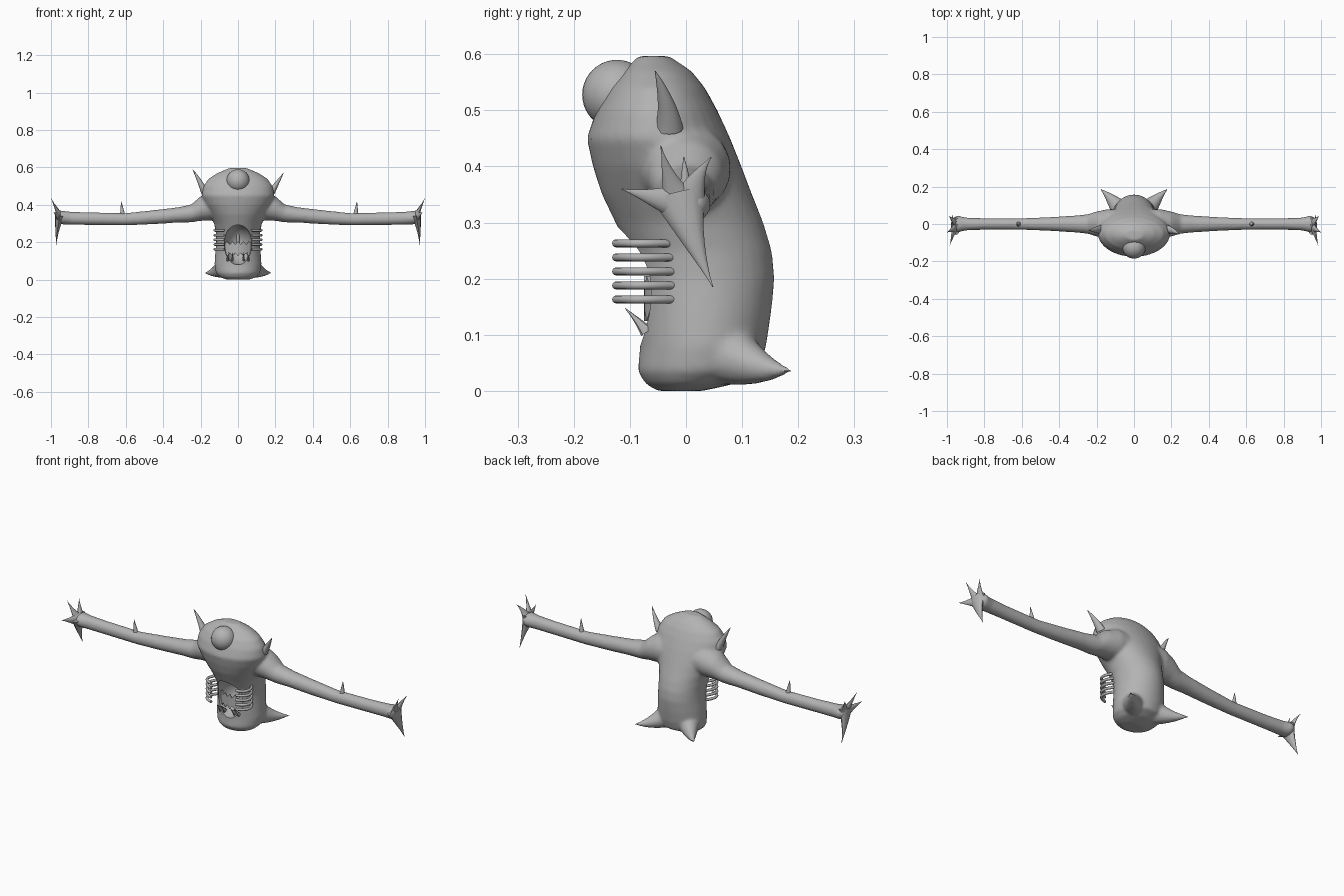
import bpy, bmesh
from math import cos, sin, pi, radians
from mathutils import Vector

cube = bpy.data.objects.get("Cube")
if cube:
    bpy.data.objects.remove(cube, do_unlink=True)

grey = bpy.data.materials.new("plain grey")
grey.use_nodes = True
grey.diffuse_color = (0.45, 0.45, 0.45, 1)
grey.node_tree.nodes["Principled BSDF"].inputs["Base Color"].default_value = (0.45, 0.45, 0.45, 1)


def make(name, bm):
    """Turn a bmesh into a grey object."""
    bmesh.ops.recalc_face_normals(bm, faces=bm.faces)
    mesh = bpy.data.meshes.new(name)
    bm.to_mesh(mesh)
    bm.free()
    mesh.materials.append(grey)
    obj = bpy.data.objects.new(name, mesh)
    bpy.context.collection.objects.link(obj)
    return obj


def smooth(obj, angle=40):
    bpy.ops.object.select_all(action='DESELECT')
    obj.select_set(True)
    bpy.context.view_layer.objects.active = obj
    bpy.ops.object.shade_smooth_by_angle(angle=radians(angle))


def loft(bm, rings):
    """Skin a closed tube through rings of points."""
    loops = [[bm.verts.new(p) for p in ring] for ring in rings]
    n = len(loops[0])
    for a, b in zip(loops, loops[1:]):
        for i in range(n):
            j = (i + 1) % n
            bm.faces.new((a[i], a[j], b[j], b[i]))
    bm.faces.new(loops[0])
    bm.faces.new(loops[-1])


def ring(centre, u, v, n):
    return [centre + u * cos(2 * pi * i / n) + v * sin(2 * pi * i / n) for i in range(n)]


def spike(bm, base, bend, tip, r, power=1.0, flat=1.0, n=12, steps=10):
    """Curved tube from base to tip; power 0 keeps its thickness."""
    a, b, c = Vector(base), Vector(bend), Vector(tip)
    rings = []
    for k in range(steps + 1):
        t = k / steps
        p = a * (1 - t) ** 2 + b * 2 * t * (1 - t) + c * t * t
        d = ((b - a) * (1 - t) + (c - b) * t).normalized()
        u = d.cross(Vector((1, 0, 0))).normalized()
        v = u.cross(d)
        w = max(r * (1 - t) ** power, 0.0008)
        rings.append(ring(p, u * w, v * w * flat, n))
    loft(bm, rings)


# Torso, arms and tail stubs, fused into one skin
torso = [  # height, half width, front y, back y
    (0.0, .06, -.05, .03), (.012, .095, -.072, .085), (.035, .118, -.086, .13),
    (.08, .126, -.082, .143), (.14, .122, -.084, .152), (.2, .117, -.091, .158),
    (.25, .118, -.102, .153), (.3, .128, -.126, .138), (.35, .15, -.15, .118),
    (.4, .178, -.166, .099), (.45, .195, -.177, .079), (.5, .185, -.16, .056),
    (.54, .157, -.138, .034), (.57, .11, -.112, .01), (.597, .045, -.085, -.03)]
arm = [  # distance out, height, half depth, half thickness
    (.05, .40, .08, .08), (.14, .395, .08, .078), (.2, .38, .067, .066),
    (.25, .354, .052, .048), (.32, .346, .045, .041), (.45, .334, .037, .038),
    (.6, .323, .031, .033), (.8, .326, .031, .034), (.9, .329, .035, .035),
    (.945, .332, .046, .037), (.972, .335, .03, .022)]
bm = bmesh.new()
loft(bm, [ring(Vector((0, (f + b) / 2, z)), Vector((w, 0, 0)), Vector((0, (b - f) / 2, 0)), 32)
          for z, w, f, b in torso])
for s in (-1, 1):
    loft(bm, [ring(Vector((s * x, 0, z)), Vector((0, ry, 0)), Vector((0, 0, rz)), 20)
              for x, z, ry, rz in arm])
    spike(bm, (s * .07, .075, .065), (s * .125, .14, .03), (s * .19, .198, .038), .058, 1.1)
skin = make("body_source", bm)
fuse = skin.modifiers.new("fuse", 'REMESH')
fuse.mode = 'VOXEL'
fuse.voxel_size = 0.007
soften = skin.modifiers.new("soften", 'SMOOTH')
soften.factor = 0.5
soften.iterations = 10

# Hollow opening in the belly
bm = bmesh.new()
bmesh.ops.create_uvsphere(bm, u_segments=32, v_segments=20, radius=1)
bmesh.ops.scale(bm, verts=bm.verts, vec=(.076, .125, .108))
bmesh.ops.translate(bm, verts=bm.verts, vec=(0, -.095, .187))
cutter = make("belly_cutter", bm)
cutter.hide_render = True
cut = skin.modifiers.new("hollow", 'BOOLEAN')
cut.operation = 'DIFFERENCE'
cut.solver = 'EXACT'
cut.object = cutter
bpy.context.view_layer.update()
graph = bpy.context.evaluated_depsgraph_get()
body_mesh = bpy.data.meshes.new_from_object(skin.evaluated_get(graph))
body = bpy.data.objects.new("body", body_mesh)
bpy.context.collection.objects.link(body)
body_mesh.materials.clear()
body_mesh.materials.append(grey)
bpy.data.objects.remove(skin, do_unlink=True)
bpy.data.objects.remove(cutter, do_unlink=True)
smooth(body, 50)

# Single large eye
bm = bmesh.new()
bmesh.ops.create_uvsphere(bm, u_segments=32, v_segments=20, radius=.062)
bmesh.ops.translate(bm, verts=bm.verts, vec=(0, -.123, .528))
smooth(make("eye", bm))

# Spine seen inside the hollow
bm = bmesh.new()
spike(bm, (0, .022, .08), (0, .03, .19), (0, .01, .3), .009, 0)
smooth(make("spine", bm))

# Torn flap across the opening
bm = bmesh.new()
cols = 11
top, low = [], []
for i in range(cols):
    k = 2 * i / (cols - 1) - 1
    jag = .010 if i % 2 else -.008
    y = -.075 + .03 * k * k
    top.append(bm.verts.new((.074 * k, y, .195 + jag)))
    low.append(bm.verts.new((.074 * k, y, .135 - jag)))
for i in range(cols - 1):
    bm.faces.new((low[i], low[i + 1], top[i + 1], top[i]))
flap = make("torn_flap", bm)
flap.modifiers.new("thickness", 'SOLIDIFY').thickness = .006

# Jagged teeth on the lower rim
bm = bmesh.new()
for x in (-.055, -.03, .03, .055):
    spike(bm, (x, -.07, .105), (x, -.085, .125), (x * .9, -.108, .147), .012, 1, .6, 8, 4)
smooth(make("rim_teeth", bm))

for s, side in ((-1, "right"), (1, "left")):
    # Ribs wrapping the flank
    bm = bmesh.new()
    for i in range(5):
        z = .163 + .025 * i
        spike(bm, (s * .098, -.022, z), (s * .16, -.10, z), (s * .074, -.125, z), .007, 0)
    smooth(make(side + "_ribs", bm))

    # Shoulder horn, slightly taller on the right
    lift = .02 if s < 0 else 0
    bm = bmesh.new()
    spike(bm, (s * .178, -.03, .468), (s * .205, -.03, .51 + lift),
          (s * .243, -.055 + lift, .57 + lift), .025, .8, .8)
    smooth(make(side + "_shoulder_horn", bm))

    # Forearm thorn
    bm = bmesh.new()
    x = .62 if s < 0 else .632
    spike(bm, (s * (x - .005), 0, .33), (s * x, 0, .37), (s * (x + .004), -.004, .417), .016, .8)
    smooth(make(side + "_arm_thorn", bm))

    # Clawed hand: three short fingers and a long lower claw
    bm = bmesh.new()
    fingers = [((-.005, .335), (-.055, .342), (-.115, .36), .985, .036),
               ((-.01, .335), (-.03, .37), (-.045, .437), 1.0, .032),
               ((.005, .335), (.015, .38), (.045, .417), .99, .032),
               ((-.012, .35), (.005, .28), (.048, .185), .972, .048)]
    for base, bend, tip, out, r in fingers:
        spike(bm, (s * .952, *base), (s * .968, *bend), (s * out, *tip), r, 1.15, .55)
    smooth(make(side + "_hand", bm))
